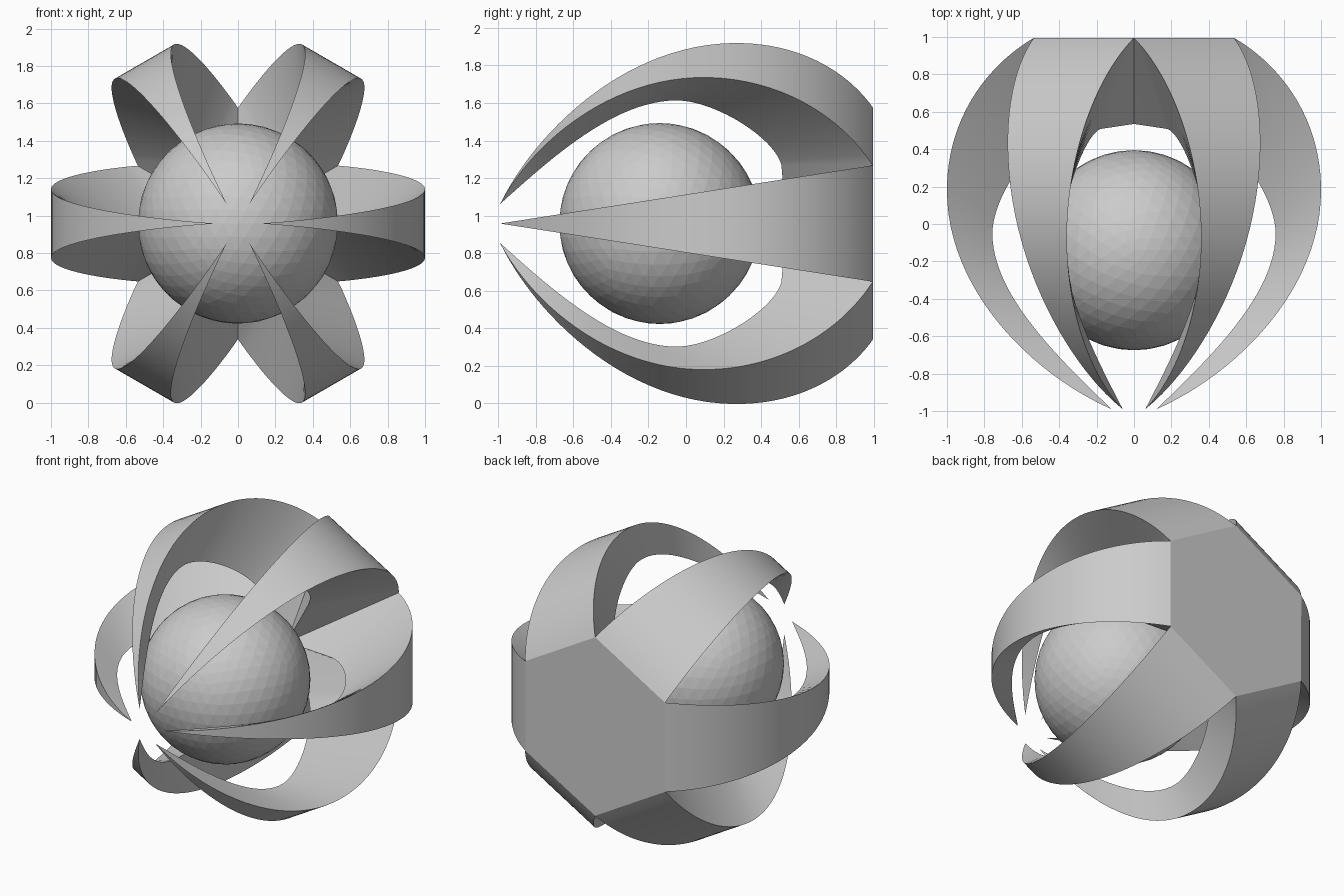
import bpy, bmesh, math
from mathutils import Vector
from mathutils.geometry import interpolate_bezier

if "Cube" in bpy.data.objects:
    bpy.data.objects.remove(bpy.data.objects["Cube"], do_unlink=True)

CENTRE_Z = 0.958
STEPS = 24
TIP_Y = -0.99

grey = bpy.data.materials.new("plain_grey")
grey.use_nodes = True
colour = (0.6, 0.6, 0.6, 1)
grey.diffuse_color = colour
grey.node_tree.nodes["Principled BSDF"].inputs["Base Color"].default_value = colour


def bezier(points, count):
    """Sample a cubic given as (radius, depth) control points."""
    p = [Vector((r, y, 0)) for r, y in points]
    return [(v.x, v.y) for v in interpolate_bezier(*p, count)]


# Claw profiles: the broad outer band and the sharp inner ridge
tip, widest, back = (0.12, TIP_Y), (1.0, 0.18), (0.535, 0.995)
outer = bezier([tip, (0.55, -0.8), (1.0, -0.35), widest], STEPS + 1)
outer += bezier([widest, (1.0, 0.55), (0.8, 0.84), back], STEPS + 1)[1:]

belly, root, hub = (0.757, -0.05), (0.36, 0.508), (0.0, 0.535)
ridge = bezier([tip, (0.4, -0.72), (0.757, -0.38), belly], STEPS + 1)
ridge += bezier([belly, (0.757, 0.15), (0.53, 0.47), root], STEPS)[1:]
ridge.append(hub)


def half_width(y):
    return 0.156 * (y - TIP_Y)


# Cage: six claws joined by a hexagonal back
bm = bmesh.new()


def rail(profile, side, angle):
    """Place one long edge of a claw around the depth axis."""
    c, s = math.cos(angle), math.sin(angle)
    verts = []
    for r, y in profile:
        h = side * half_width(y)
        verts.append(bm.verts.new((r * c - h * s, y, CENTRE_Z + r * s + h * c)))
    return verts


back_corners = []
for i in range(6):
    angle = math.radians(60 * i)
    low, high, inner = rail(outer, -1, angle), rail(outer, 1, angle), rail(ridge, 0, angle)
    for a, b in ((low, high), (high, inner), (inner, low)):
        for j in range(len(a) - 1):
            bm.faces.new((a[j], a[j + 1], b[j + 1], b[j]))
    back_corners.append(low[-1])
    back_corners.append(high[-1])
bm.faces.new(back_corners)
bmesh.ops.remove_doubles(bm, verts=bm.verts, dist=0.006)
bmesh.ops.recalc_face_normals(bm, faces=bm.faces)
mesh = bpy.data.meshes.new("claw_cage")
bm.to_mesh(mesh)
bm.free()
cage = bpy.data.objects.new("claw_cage", mesh)
bpy.context.collection.objects.link(cage)
cage.data.materials.append(grey)
bpy.ops.object.select_all(action="DESELECT")
cage.select_set(True)
bpy.context.view_layer.objects.active = cage
bpy.ops.object.shade_smooth_by_angle(angle=math.radians(25))

# Faceted ball held inside the claws
bpy.ops.mesh.primitive_ico_sphere_add(subdivisions=4, radius=0.535, location=(0, -0.14, CENTRE_Z))
ball = bpy.context.object
ball.name = "faceted_ball"
ball.data.materials.append(grey)
